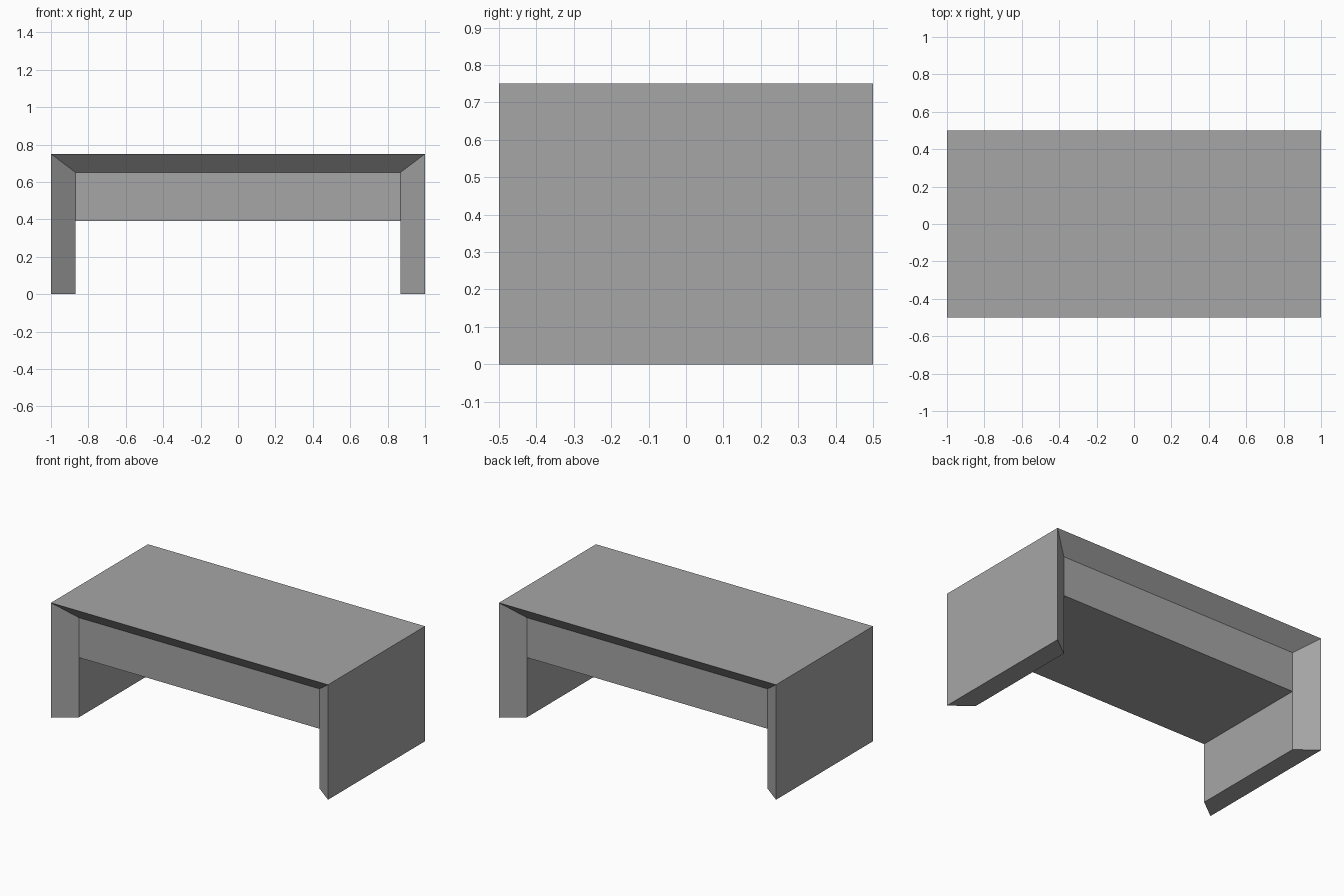
import bpy
import bmesh

if "Cube" in bpy.data.objects:
    bpy.data.objects.remove(bpy.data.objects["Cube"])

grey = bpy.data.materials.new("plain_grey")
grey.diffuse_color = (0.38, 0.38, 0.38, 1.0)
grey.use_nodes = True
grey.node_tree.nodes["Principled BSDF"].inputs["Base Color"].default_value = grey.diffuse_color

W, H = 1.0, 0.75            # outer half width, height
IW, IH = 0.868, 0.65        # inner half width, underside height
OUT_Y, IN_Y = 0.5, 0.4      # half depth at outer and inner edges
APRON_Z = 0.39              # bottom of the block under the top


def finish(name, bm):
    bmesh.ops.recalc_face_normals(bm, faces=bm.faces)
    mesh = bpy.data.meshes.new(name)
    bm.to_mesh(mesh)
    bm.free()
    mesh.materials.append(grey)
    obj = bpy.data.objects.new(name, mesh)
    bpy.context.collection.objects.link(obj)
    return obj


# Mitred frame: a tapered section swept from left foot over the top to right foot
bm = bmesh.new()
outer = [(-W, 0), (-W, H), (W, H), (W, 0)]
inner = [(-IW, 0), (-IW, IH), (IW, IH), (IW, 0)]
rings = []
for (ox, oz), (ix, iz) in zip(outer, inner):
    section = [(ox, -OUT_Y, oz), (ox, OUT_Y, oz), (ix, IN_Y, iz), (ix, -IN_Y, iz)]
    rings.append([bm.verts.new(p) for p in section])
for a, b in zip(rings, rings[1:]):
    for i in range(4):
        j = (i + 1) % 4
        bm.faces.new((a[i], a[j], b[j], b[i]))
bm.faces.new(rings[0])      # foot undersides
bm.faces.new(rings[-1])
finish("top_and_side_frame", bm)

# Solid block hung under the top, between the sides
bm = bmesh.new()
bmesh.ops.create_cube(bm, size=1.0)
for v in bm.verts:
    v.co.x *= 2 * IW
    v.co.y *= 2 * IN_Y
    v.co.z = IH if v.co.z > 0 else APRON_Z
finish("drawer_block", bm)
